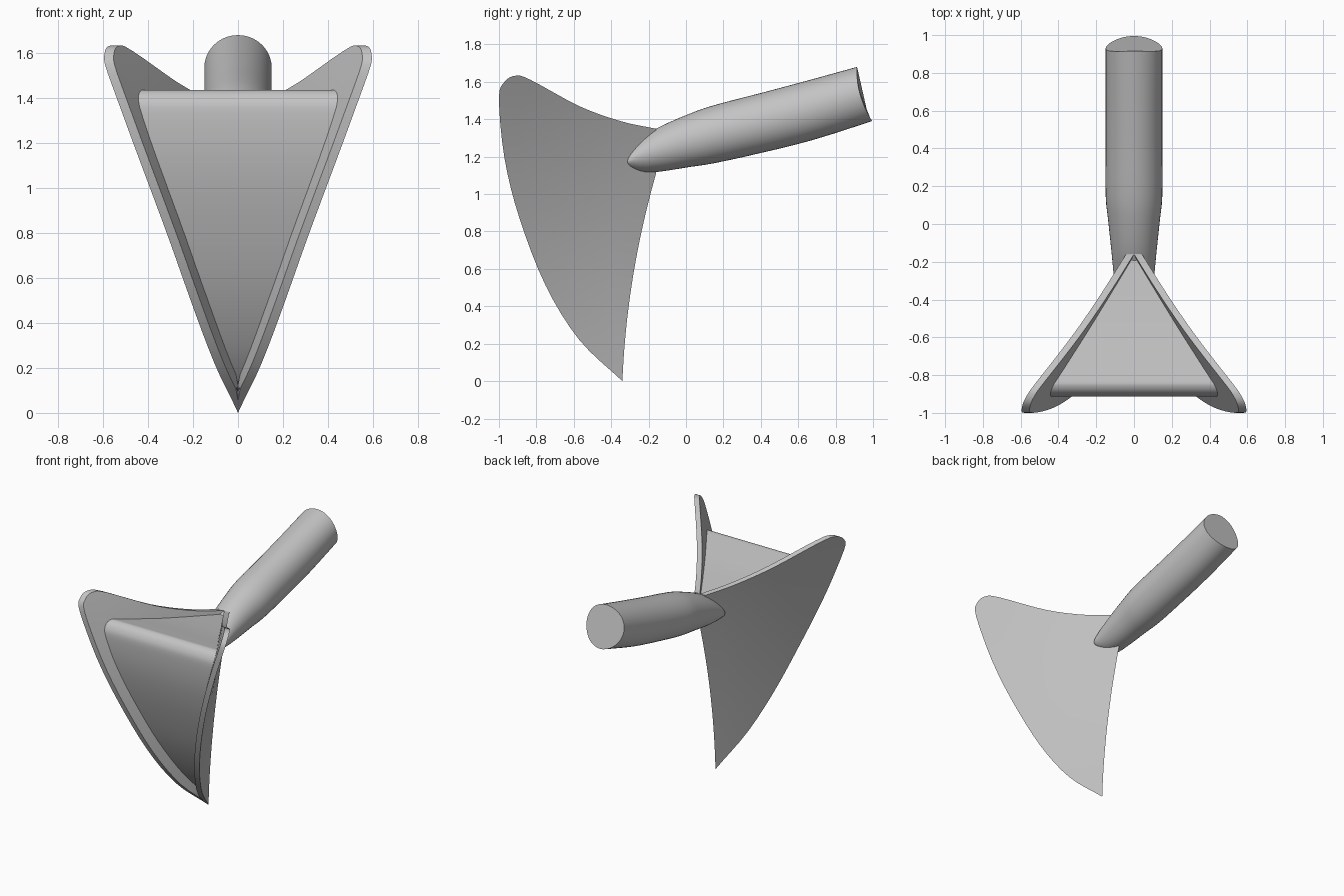
import bpy, bmesh, math
from mathutils import Vector

if "Cube" in bpy.data.objects:
    bpy.data.objects.remove(bpy.data.objects["Cube"], do_unlink=True)

GREY = (0.55, 0.55, 0.55, 1)
metal = bpy.data.materials.new("plain grey")
metal.use_nodes = True
metal.diffuse_color = GREY
metal.node_tree.nodes["Principled BSDF"].inputs["Base Color"].default_value = GREY


def spline(points, steps):
    """Smooth Catmull-Rom path through the points."""
    p = [Vector(q) for q in points]
    p = [2 * p[0] - p[1]] + p + [2 * p[-1] - p[-2]]
    path = []
    for a, b, c, d in zip(p, p[1:], p[2:], p[3:]):
        for k in range(steps):
            t = k / steps
            path.append(0.5 * (2 * b + (c - a) * t + (2 * a - 5 * b + 4 * c - d) * t * t
                               + (3 * b - a - 3 * c + d) * t ** 3))
    return path + [p[-2]]


def loft(name, rings):
    """Closed skin through equal-sized rings, capped at both ends."""
    bm = bmesh.new()
    rows = [[bm.verts.new(co) for co in ring] for ring in rings]
    n = len(rows[0])
    for r, s in zip(rows, rows[1:]):
        for i in range(n):
            j = (i + 1) % n
            bm.faces.new((r[i], r[j], s[j], s[i]))
    bm.faces.new(rows[0][::-1])
    bm.faces.new(rows[-1])
    bmesh.ops.remove_doubles(bm, verts=bm.verts, dist=0.0005)
    bmesh.ops.recalc_face_normals(bm, faces=bm.faces)
    mesh = bpy.data.meshes.new(name)
    bm.to_mesh(mesh)
    bm.free()
    mesh.materials.append(metal)
    obj = bpy.data.objects.new(name, mesh)
    bpy.context.collection.objects.link(obj)
    bpy.ops.object.select_all(action="DESELECT")
    bpy.context.view_layer.objects.active = obj
    obj.select_set(True)
    bpy.ops.object.shade_smooth_by_angle(angle=math.radians(35))
    return obj


def spine(z):
    """Depth of the line where both side surfaces meet."""
    return -0.34 + 0.04 * z + 0.11 * z * z


def side_x(y, z):
    """Half width of the gently twisted side surface."""
    return max(0, (spine(z) - y) * (0.40 + 0.13 * z))


# Side plates: outline edge joined row by row to the back edge
THICK = 0.042
TOP_Z = 1.35
outline = spline([(-.34, 0), (-.57, .22), (-.75, .51), (-.89, .87), (-.97, 1.19),
                  (-1, 1.51), (-.97, 1.6), (-.91, 1.633), (-.83, 1.61),
                  (-.57, 1.47), (-.35, 1.39), (-.165, TOP_Z)], 4)
rings = []
COLS = 8
for i, edge in enumerate(outline):
    z = TOP_Z * i / (len(outline) - 1)
    back = Vector((min(spine(z), -0.16), z))
    row = [edge.lerp(back, c / COLS) for c in range(COLS + 1)]
    outer = [(side_x(y, z), y, z) for y, z in row]
    inner = [(max(0, x - THICK), y, z) for x, y, z in outer]
    inner[-1] = (0, back.x, back.y)
    rings.append(outer + inner[::-1])
plates = loft("side_plates", rings)
plates.modifiers.new("mirror", "MIRROR").use_clip = False

# Wedge body: rounded front and sloping top held between the plates
profile = spline([(-.36, .07), (-.54, .28), (-.70, .56), (-.82, .87), (-.89, 1.13),
                  (-.913, 1.33), (-.90, 1.40), (-.86, 1.434), (-.80, 1.428),
                  (-.55, 1.38), (-.19, 1.33)], 4)
rings = []
for y, z in profile:
    x = max(0.002, side_x(y, z) - THICK + 0.004)
    low = min(z, 1.2)
    rings.append([(-x, y, z), (x, y, z), (0, spine(low) - 0.01, low)])
loft("wedge_body", rings)

# Handle: stations hold depth, underside, top and half width
stations = spline([(-.318, 1.155, 1.185, .09), (-.30, 1.13, 1.235, .105),
                   (-.245, 1.115, 1.295, .11), (-.14, 1.12, 1.36, .12),
                   (.02, 1.145, 1.43, .137), (.15, 1.165, 1.475, .15),
                   (.40, 1.22, 1.54, .15), (.65, 1.29, 1.605, .15),
                   (.93, 1.39, 1.68, .15)], 3)
SIDES = 40
rings = []
for i, (y, low, high, half) in enumerate(stations):
    end = max(0, min(1, (y - 0.4) / 0.53))   # the free end is cut to a hollow curve
    ring = []
    for k in range(SIDES):
        a = math.tau * k / SIDES
        v = math.sin(a)
        shift = end * (0.025 * v * v - 0.04 * v)
        ring.append((half * math.cos(a), y + shift, (low + high) / 2 + v * (high - low) / 2))
    rings.append(ring)
loft("handle", rings)
